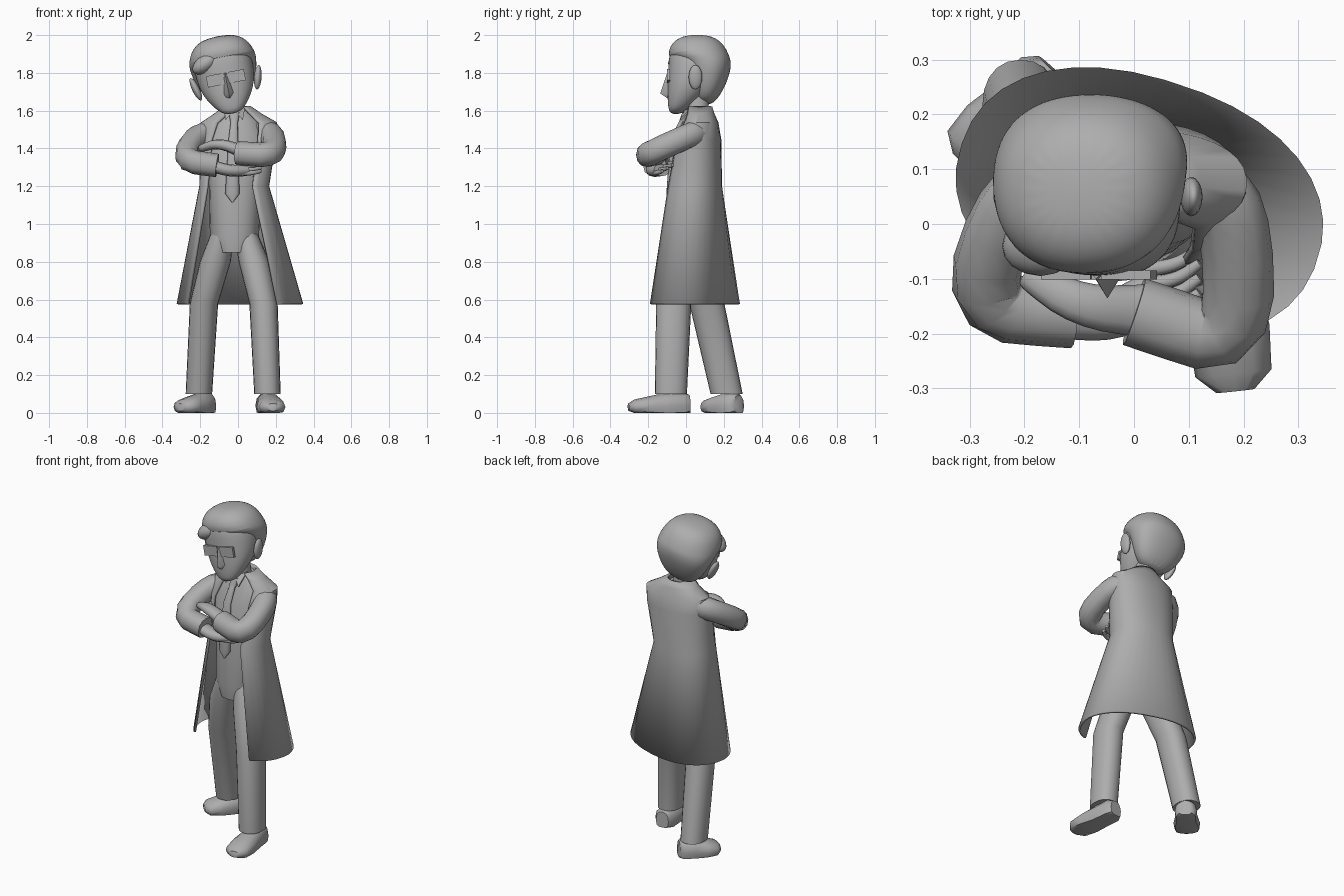
import bpy, bmesh, math
from mathutils import Vector, Matrix

if "Cube" in bpy.data.objects:
    bpy.data.objects.remove(bpy.data.objects["Cube"])

GREY = (.42, .42, .42, 1)
grey = bpy.data.materials.new("plain grey")
grey.use_nodes = True
grey.diffuse_color = GREY
grey.node_tree.nodes["Principled BSDF"].inputs["Base Color"].default_value = GREY

# The head leans towards the right shoulder
PIVOT = Vector((-.06, 0, 1.75))
TILT = (Matrix.Translation(PIVOT) @ Matrix.Rotation(math.radians(-11), 4, 'Y')
        @ Matrix.Translation((0, 0, -PIVOT.z)))


def finish(obj, name, matrix, angle=50):
    obj.name = name
    obj.data.materials.append(grey)
    obj.matrix_world = matrix
    bpy.ops.object.select_all(action='DESELECT')
    obj.select_set(True)
    bpy.context.view_layer.objects.active = obj
    bpy.ops.object.shade_smooth_by_angle(angle=math.radians(angle))
    return obj


def skin(name, rings, closed=True, matrix=Matrix()):
    """Join rings of points into one surface, capped if the rings are closed."""
    bm = bmesh.new()
    rows = [[bm.verts.new(point) for point in ring] for ring in rings]
    count = len(rows[0])
    for lower, upper in zip(rows, rows[1:]):
        for i in range(count if closed else count - 1):
            j = (i + 1) % count
            bm.faces.new((lower[i], lower[j], upper[j], upper[i]))
    if closed:
        bm.faces.new(rows[0][::-1])
        bm.faces.new(rows[-1])
    bmesh.ops.recalc_face_normals(bm, faces=bm.faces)
    mesh = bpy.data.meshes.new(name)
    bm.to_mesh(mesh)
    bm.free()
    obj = bpy.data.objects.new(name, mesh)
    bpy.context.collection.objects.link(obj)
    return finish(obj, name, matrix)


def oval(centre, side, up, first=0, last=360, sides=20, closed=True):
    """Slightly squared oval, or an arc of one, spanned by two vectors."""
    points = []
    for i in range(sides):
        turn = math.radians(first + (last - first) * i / (sides if closed else sides - 1))
        c, s = math.cos(turn), math.sin(turn)
        c, s = (math.copysign(abs(v) ** .9, v) for v in (c, s))
        points.append(Vector(centre) + side * c + up * s)
    return points


def flat_oval(centre, size, yaw=0, **arc):
    turn = Matrix.Rotation(math.radians(yaw), 3, 'Z')
    return oval(centre, turn @ Vector((size[0], 0, 0)), turn @ Vector((0, size[1], 0)), **arc)


def stack(name, centres, sizes, matrix=Matrix()):
    """Level ovals around the given centres."""
    rings = [flat_oval(centre, size) for centre, size in zip(centres, sizes)]
    return skin(name, rings, matrix=matrix)


def line(start, end, steps):
    return [Vector(start).lerp(Vector(end), step) for step in steps]


def tube(name, path, sizes, floor=-1):
    """Ovals across a path, each with a half width and a half height."""
    rings = []
    for i, (centre, (width, height)) in enumerate(zip(path, sizes)):
        along = (path[min(i + 1, len(path) - 1)] - path[max(i - 1, 0)]).normalized()
        side = along.cross(Vector((0, 0, 1))).normalized()
        ring = oval(centre, side * width, side.cross(along) * height, sides=12)
        for point in ring:
            point.z = max(point.z, floor)
        rings.append(ring)
    skin(name, rings)


def limb(name, points, start, end, flat=1):
    """Tapering tube along a path whose corners are cut twice."""
    path = [Vector(point) for point in points]
    for _ in range(2):
        cut = [path[0]]
        for a, b in zip(path, path[1:]):
            cut += [a.lerp(b, .25), a.lerp(b, .75)]
        path = cut + [path[-1]]
    radii = [start + (end - start) * i / (len(path) - 1) for i in range(len(path))]
    tube(name, path, [(radius, radius * flat) for radius in radii])


# Trouser legs: one steps forward, the other back
LEG_SIZES = [(.07, .085), (.075, .093), (.082, .1), (.06, .085)]
stack("left_trouser_leg", [(.156, -.08, .1), (.135, -.065, .58), (.085, -.01, .8), (.04, .03, .96)],
      LEG_SIZES)
stack("right_trouser_leg", [(-.207, .215, .1), (-.18, .11, .58), (-.12, .05, .8), (-.08, .03, .96)],
      LEG_SIZES)

# Shoes, flat underneath and lower at the toe
SHOE_SIZES = [(.04, .055), (.062, .07), (.064, .07), (.075, .055), (.07, .04), (.035, .02)]
SHOE_STEPS = [0, .1, .4, .65, .9, 1]
tube("left_shoe", line((.15, .02, .04), (.185, -.305, .03), SHOE_STEPS), SHOE_SIZES, floor=0)
tube("right_shoe", line((-.145, .28, .04), (-.305, .105, .03), SHOE_STEPS), SHOE_SIZES, floor=0)

# Body, neck and tie
stack("body", line((-.02, .03, .85), (-.01, .07, 1.6), (0, .12, .5, .8, .93, 1)),
      [(.09, .1), (.13, .115), (.14, .12), (.17, .11), (.12, .07), (.06, .06)])
stack("neck", line((-.015, .065, 1.5), (-.035, .06, 1.7), (0, 1)), [(.058, .058)] * 2)
stack("tie_blade", [(-.03, -.09, 1.115), (-.03, -.09, 1.16), (-.025, -.07, 1.45), (-.02, -.02, 1.55)],
      [(.004, .008), (.038, .014), (.025, .014), (.018, .014)])
stack("tie_knot", line((-.02, -.02, 1.54), (-.02, 0, 1.59), (0, 1)), [(.02, .018), (.03, .02)])

# Open coat, swept from the left front edge round the back to the right one
coat_centres = [(.01, .04, .575), (-.02, .04, 1.2), (0, .06, 1.45), (.005, .075, 1.535),
                (0, .075, 1.58), (-.005, .07, 1.62)]
coat_sizes = [(.335, .22), (.178, .143), (.197, .12), (.195, .09), (.12, .07), (.066, .062)]
coat_rings = []
for i, (centre, size) in enumerate(zip(coat_centres, coat_sizes)):
    yaw = min(0, 12 * i - 18)
    coat_rings.append(flat_oval(centre, size, yaw, first=-60 - yaw, last=210 + i * 9 - yaw,
                                sides=29, closed=False))
coat = skin("coat", coat_rings, closed=False)
cloth = coat.modifiers.new("cloth", 'SOLIDIFY')
cloth.thickness, cloth.offset = .014, 0

# Folded sleeves, starting inside the shoulders
limb("left_sleeve", [(.1, .075, 1.485), (.185, .04, 1.48), (.195, -.225, 1.36), (0, -.16, 1.375)],
     .066, .064)
limb("right_sleeve", [(-.1, .085, 1.485), (-.22, .06, 1.47), (-.295, -.15, 1.335), (-.11, -.165, 1.31)],
     .066, .062)

# Hands, one over and one under the other sleeve
limb("left_hand", [(.02, -.16, 1.385), (-.1, -.15, 1.43), (-.195, -.09, 1.4)], .052, .025, .7)
limb("right_hand", [(-.13, -.165, 1.305), (-.04, -.17, 1.28), (.04, -.13, 1.285)], .045, .045, .7)
for i in range(4):
    knuckle = Vector((.02, -.165 + .027 * i, 1.27 + .016 * i))
    limb(f"right_finger_{i + 1}", [knuckle, knuckle + Vector((.06, .01, 0)),
                                   knuckle + Vector((.1, .04, .01))], .015, .009)


def head_part(name, profile):
    """Rounded stack given as height, half width, front and back."""
    obj = stack(name, [(0, (front + back) / 2, z) for z, width, front, back in profile],
                [(width, (back - front) / 2) for z, width, front, back in profile], TILT)
    obj.modifiers.new("rounding", 'SUBSURF').levels = 2


head_part("face", [(1.58, .04, -.085, -.03), (1.62, .085, -.097, .04), (1.7, .14, -.1, .13),
                   (1.8, .16, -.095, .19), (1.9, .155, -.095, .19), (1.95, .1, -.05, .15)])
head_part("hair", [(1.63, .07, .06, .14), (1.7, .135, .04, .195), (1.8, .175, .01, .235),
                   (1.85, .18, -.04, .24), (1.88, .182, -.103, .237), (1.96, .15, -.085, .2),
                   (2, .07, -.01, .13)])


def ball(name, place, size, turn):
    bpy.ops.mesh.primitive_uv_sphere_add(segments=16, ring_count=10, radius=1)
    local = (Matrix.Translation(place) @ Matrix.Rotation(math.radians(turn), 4, 'Y')
             @ Matrix.Diagonal((*size, 1)))
    finish(bpy.context.object, name, TILT @ local)


def slab(name, place, size):
    bpy.ops.mesh.primitive_cube_add(size=1)
    local = Matrix.Translation(place) @ Matrix.Diagonal((*size, 1))
    finish(bpy.context.object, name, TILT @ local, 30)


# Fringe, nose, ears, glasses and shirt collar
ball("fringe", (-.09, -.04, 1.87), (.08, .055, .045), -25)
skin("nose", [[(-width, -.08, z), (width, -.08, z), (0, tip, z)]
              for z, width, tip in ((1.8, .02, -.1), (1.69, .035, -.136), (1.665, .025, -.1))],
     matrix=TILT)
slab("glasses_bridge", (0, -.095, 1.785), (.03, .012, .012))
for side, s in (("left", 1), ("right", -1)):
    ball(side + "_ear", (s * .167, .05, 1.745), (.02, .036, .065), s * 15)
    slab(side + "_lens", (s * .056, -.093, 1.772), (.092, .016, .06))
    collar = [Vector((s * x - .02, y, z))
              for x, y, z in ((.004, -.01, 1.6), (.058, .03, 1.62), (.045, -.035, 1.55))]
    skin(side + "_collar", [collar, [corner + Vector((0, .012, 0)) for corner in collar]])
